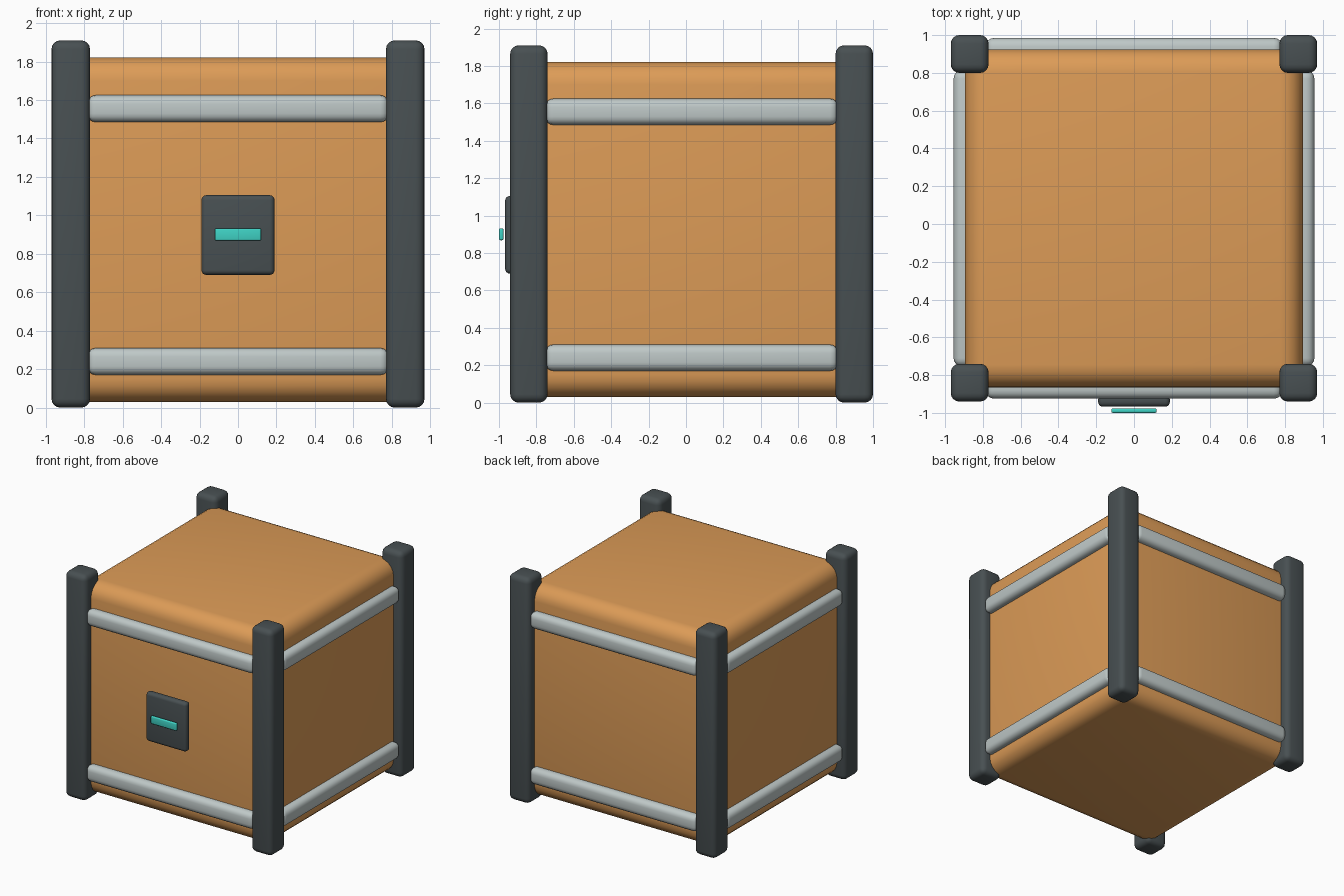
import bpy, math

if "Cube" in bpy.data.objects:
    bpy.data.objects.remove(bpy.data.objects["Cube"])

def mat(name, rgb):
    m = bpy.data.materials.new(name)
    m.diffuse_color = (*rgb, 1)
    m.use_nodes = True
    m.node_tree.nodes["Principled BSDF"].inputs["Base Color"].default_value = m.diffuse_color
    return m

ORANGE = mat("orange", (0.72, 0.33, 0.095))
DARK = mat("dark_slate", (0.065, 0.08, 0.085))
STEEL = mat("steel", (0.52, 0.58, 0.575))
TEAL = mat("teal", (0.05, 0.65, 0.56))

def box(name, lo, hi, bevel, m, segments=4):
    """Rounded box spanning two opposite corners."""
    bpy.ops.mesh.primitive_cube_add(size=1, location=[(a + b) / 2 for a, b in zip(lo, hi)])
    o = bpy.context.object
    o.name = name
    o.scale = [b - a for a, b in zip(lo, hi)]
    bpy.ops.object.transform_apply(location=False, rotation=False, scale=True)
    mod = o.modifiers.new("round", 'BEVEL')
    mod.width, mod.segments = bevel, segments
    bpy.ops.object.modifier_apply(modifier=mod.name)
    bpy.ops.object.shade_smooth_by_angle(angle=math.radians(35))
    o.data.materials.append(m)
    return o

CY = 0.03  # crate centre in y (the front plate sticks out)

# Crate body
box("crate_body", (-0.895, CY - 0.895, 0.03), (0.895, CY + 0.895, 1.82), 0.12, ORANGE, 5)

# Corner posts
for sx, side in ((-1, "left"), (1, "right")):
    for sy, end in ((-1, "front"), (1, "back")):
        x, y = sx * 0.87, CY + sy * 0.87
        box(f"{end}_{side}_post", (x - 0.1, y - 0.1, 0), (x + 0.1, y + 0.1, 1.91), 0.045, DARK)

# Rails: upper and lower on every side
for z, level in ((0.24, "lower"), (1.555, "upper")):
    for s, end, side in ((-1, "front", "left"), (1, "back", "right")):
        c = s * 0.885
        box(f"{level}_{end}_rail", (-0.785, CY + c - 0.07, z - 0.07),
            (0.785, CY + c + 0.07, z + 0.07), 0.045, STEEL)
        box(f"{level}_{side}_rail", (c - 0.07, CY - 0.785, z - 0.07),
            (c + 0.07, CY + 0.785, z + 0.07), 0.045, STEEL)

# Lock plate and its light strip
box("lock_plate", (-0.19, -0.967, 0.69), (0.19, -0.905, 1.105), 0.025, DARK)
box("lock_light", (-0.12, -1.0, 0.868), (0.12, -0.976, 0.932), 0.008, TEAL, 3)
